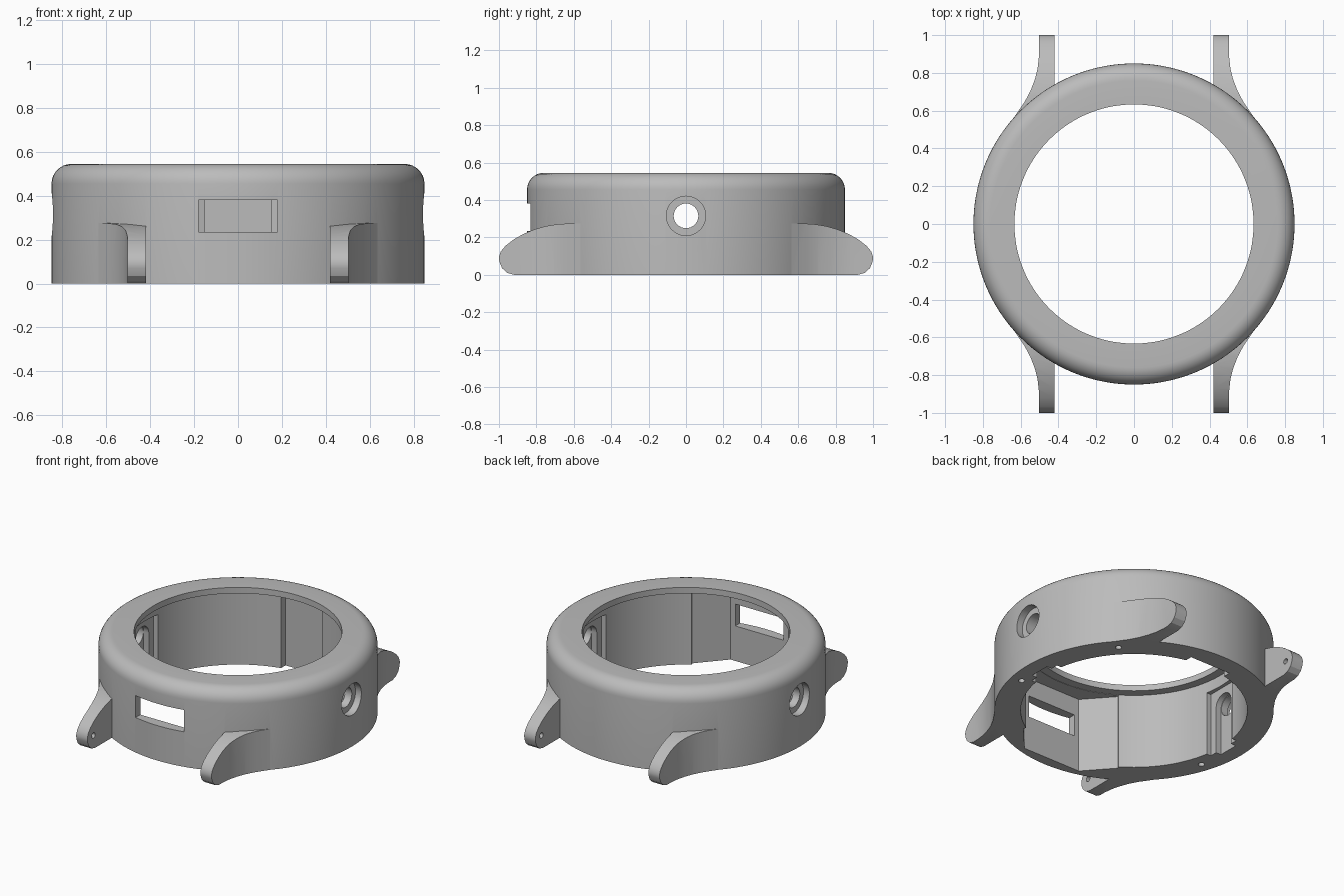
import bpy, bmesh, math
from mathutils import Matrix

if "Cube" in bpy.data.objects:
    bpy.data.objects.remove(bpy.data.objects["Cube"])

grey = bpy.data.materials.new("case_grey")
grey.diffuse_color = (0.5, 0.5, 0.5, 1)
grey.use_nodes = True
grey.node_tree.nodes["Principled BSDF"].inputs["Base Color"].default_value = grey.diffuse_color


def make(name, bm):
    bmesh.ops.recalc_face_normals(bm, faces=bm.faces)
    me = bpy.data.meshes.new(name)
    bm.to_mesh(me)
    bm.free()
    me.materials.append(grey)
    ob = bpy.data.objects.new(name, me)
    bpy.context.collection.objects.link(ob)
    return ob


def prism(name, pts, axis, lo, hi):
    """Extrude a 2D outline along x (pts are y,z) or z (pts are x,y)."""
    bm = bmesh.new()
    place = (lambda p, t: (t, *p)) if axis == 'x' else (lambda p, t: (*p, t))
    face = bm.faces.new([bm.verts.new(place(p, lo)) for p in pts])
    new = bmesh.ops.extrude_face_region(bm, geom=[face])['geom']
    bmesh.ops.translate(bm, vec=place((0, 0), hi - lo),
                        verts=[v for v in new if isinstance(v, bmesh.types.BMVert)])
    return make(name, bm)


def box(name, x0, x1, y0, y1, z0, z1):
    return prism(name, [(x0, y0), (x1, y0), (x1, y1), (x0, y1)], 'z', z0, z1)


def rod(name, r, depth, loc, axis='x', seg=32):
    bm = bmesh.new()
    m = Matrix.Translation(loc)
    if axis == 'x':
        m = m @ Matrix.Rotation(math.pi / 2, 4, 'Y')
    bmesh.ops.create_cone(bm, cap_ends=True, segments=seg, radius1=r, radius2=r,
                          depth=depth, matrix=m)
    return make(name, bm)


def combine(target, tool, op):
    tool.hide_render = True
    mod = target.modifiers.new("bool", 'BOOLEAN')
    mod.operation, mod.object, mod.solver = op, tool, 'EXACT'
    bpy.context.view_layer.objects.active = target
    bpy.ops.object.modifier_apply(modifier=mod.name)
    bpy.data.objects.remove(tool)


# Ring-shaped case: lathed wall with rounded shoulder and thin top lip
R, H, F, CAV, LIP = 0.85, 0.545, 0.09, 0.69, 0.505
prof = [(CAV, 0), (R, 0)]
prof += [(R - F + F * math.cos(a), H - F + F * math.sin(a))
         for a in (math.radians(i * 11.25) for i in range(9))]
prof += [(0.633, H), (0.633, LIP), (CAV, LIP)]
SEG = 144
bm = bmesh.new()
rings = [[bm.verts.new((r * math.cos(t), r * math.sin(t), z)) for r, z in prof]
         for t in (2 * math.pi * i / SEG for i in range(SEG))]
n = len(prof)
for i in range(SEG):
    a, b = rings[i], rings[(i + 1) % SEG]
    for j in range(n):
        k = (j + 1) % n
        bm.faces.new((a[j], b[j], b[k], a[k]))
case = make("watch_case", bm)

# Four strap lugs: flared plan intersected with a rounded side profile
plan = [(0.42, 0.68), (0.42, 1.01), (0.503, 1.01), (0.504, 0.88), (0.511, 0.82),
        (0.525, 0.765), (0.548, 0.705), (0.58, 0.645), (0.635, 0.565), (0.56, 0.55)]
side = [(0.5, 0), (0.92, 0), (0.955, 0.01), (0.983, 0.035), (0.998, 0.07), (1.0, 0.095),
        (0.99, 0.125), (0.965, 0.155), (0.92, 0.19), (0.87, 0.218), (0.81, 0.243),
        (0.75, 0.26), (0.69, 0.27), (0.62, 0.275), (0.5, 0.275)]
for sx in (-1, 1):
    for sy in (-1, 1):
        lug = prism("lug", [(sx * x, sy * y) for x, y in plan], 'z', 0, 0.4)
        form = prism("lug_profile", [(sy * y, z) for y, z in side], 'x', sx * 0.3, sx * 0.8)
        combine(lug, form, 'INTERSECT')
        # blind strap pin hole on the inner face
        combine(lug, rod("pin_hole", 0.018, 0.1, (sx * 0.42, sy * 0.935, 0.09), seg=16),
                'DIFFERENCE')
        combine(case, lug, 'UNION')

# Front pocket inside the wall and the port slot through it
combine(case, prism("pocket", [(-0.3, -0.45), (0.3, -0.45), (0.375, -0.6), (0.215, -0.78),
                               (-0.215, -0.78), (-0.375, -0.6)], 'z', -0.1, LIP - 0.002),
        'DIFFERENCE')
combine(case, box("port", -0.18, 0.18, -1, -0.7, 0.235, 0.382), 'DIFFERENCE')

# Shallow recess inside the back wall
combine(case, box("back_recess", -0.152, 0.152, 0.5, 0.722, -0.1, LIP - 0.002), 'DIFFERENCE')

# Side button seats: inner recess, arched slot, through hole, outer counterbore
HZ = 0.315
arch = [(-0.07, -0.1), (0.07, -0.1)] + [
    (0.07 * math.cos(a), HZ + 0.07 * math.sin(a))
    for a in (math.pi * i / 16 for i in range(17))]
for s in (-1, 1):
    combine(case, box("seat_recess", *sorted((s * 0.5, s * 0.712)), -0.12, 0.12, -0.1, 0.43),
            'DIFFERENCE')
    combine(case, prism("seat_slot", arch, 'x', s * 0.5, s * 0.75), 'DIFFERENCE')
    combine(case, rod("button_hole", 0.066, 0.5, (s * 0.8, 0, HZ)), 'DIFFERENCE')
    combine(case, rod("button_counterbore", 0.105, 0.2, (s * 0.9, 0, HZ), seg=48), 'DIFFERENCE')

# Small screw holes in the underside rim
for deg in (43, 198, -12):
    t = math.radians(deg)
    combine(case, rod("screw_hole", 0.02, 0.2, (0.775 * math.cos(t), 0.775 * math.sin(t), 0),
                      'z', 16), 'DIFFERENCE')

bpy.ops.object.select_all(action='DESELECT')
case.select_set(True)
bpy.context.view_layer.objects.active = case
bpy.ops.object.shade_smooth_by_angle(angle=math.radians(25))
